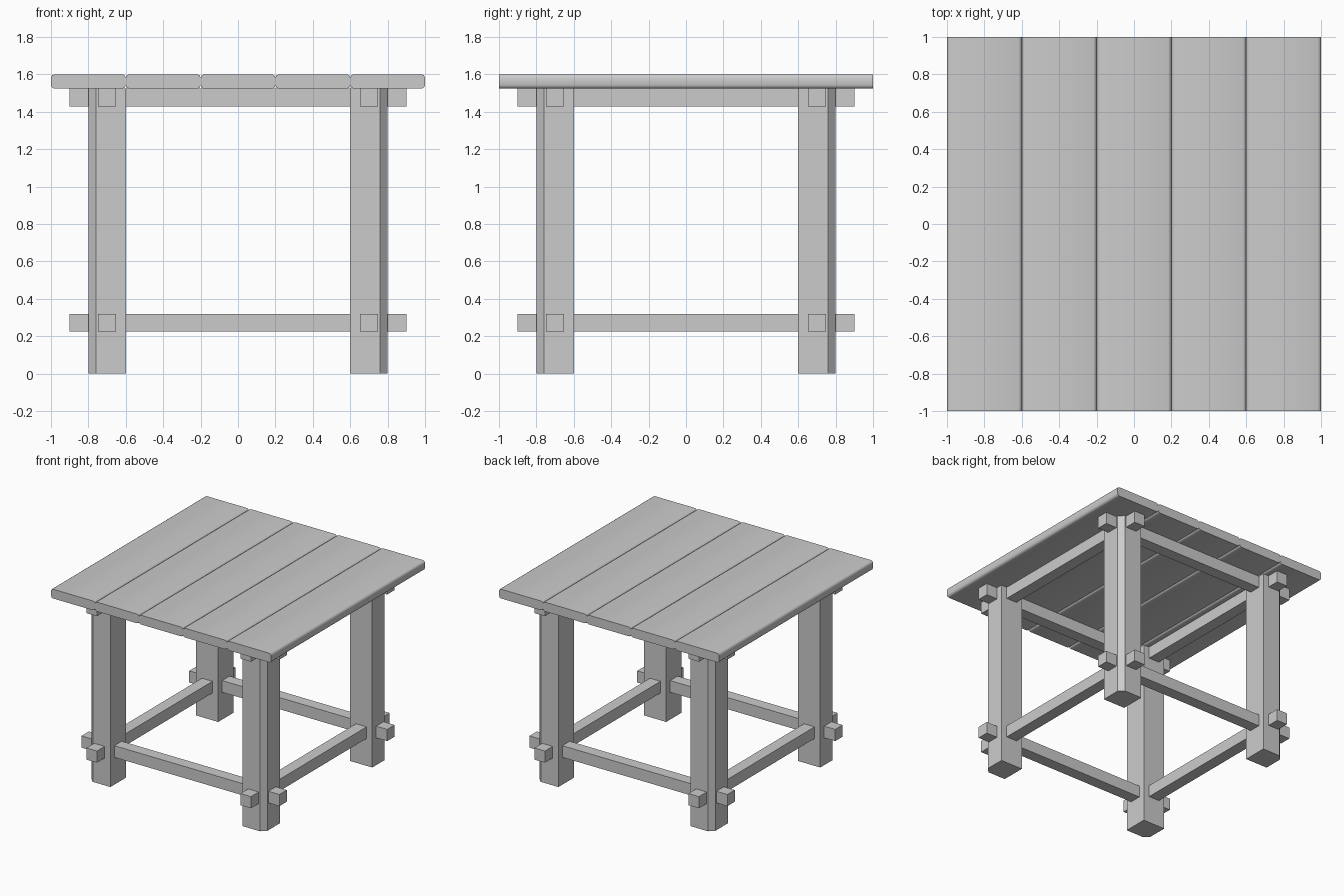
import bpy, bmesh, math

if "Cube" in bpy.data.objects:
    bpy.data.objects.remove(bpy.data.objects["Cube"])

TOP, UNDER = 1.6, 1.524


def prism(name, profile, direction, start):
    """Extrude a closed 3D profile along a direction into a solid."""
    bm = bmesh.new()
    face = bm.faces.new([bm.verts.new([a + b for a, b in zip(p, start)]) for p in profile])
    out = bmesh.ops.extrude_face_region(bm, geom=[face])
    verts = [g for g in out["geom"] if isinstance(g, bmesh.types.BMVert)]
    bmesh.ops.translate(bm, verts=verts, vec=direction)
    bmesh.ops.recalc_face_normals(bm, faces=bm.faces)
    mesh = bpy.data.meshes.new(name)
    bm.to_mesh(mesh)
    bm.free()
    obj = bpy.data.objects.new(name, mesh)
    bpy.context.collection.objects.link(obj)
    return obj


# Tabletop planks with eased long edges
def plank_profile(w, h, r, steps=2):
    pts = []
    for k, (sx, sz) in enumerate([(1, 1), (-1, 1), (-1, -1), (1, -1)]):
        for i in range(steps + 1):
            a = math.pi / 2 * (k + i / steps)
            pts.append((sx * (w / 2 - r) + r * math.cos(a), 0,
                        sz * (h / 2 - r) + r * math.sin(a)))
    return pts


for i in range(5):
    plank = prism(f"tabletop_plank_{i + 1}", plank_profile(0.4, TOP - UNDER, 0.018),
                  (0, 2, 0), (-0.8 + 0.4 * i, -1, (TOP + UNDER) / 2))
    bpy.ops.object.select_all(action='DESELECT')
    plank.select_set(True)
    bpy.context.view_layer.objects.active = plank
    bpy.ops.object.shade_smooth_by_angle(angle=math.radians(50))

# Legs with a chamfered outer corner
leg_points = [(0.6, 0.6), (0.8, 0.6), (0.8, 0.76), (0.76, 0.8), (0.6, 0.8)]
for sx, side in ((-1, "left"), (1, "right")):
    for sy, end in ((-1, "front"), (1, "back")):
        prism(f"{end}_{side}_leg", [(sx * x, sy * y, 0) for x, y in leg_points],
              (0, 0, UNDER), (0, 0, 0))

# Rails that run through the legs, low and directly under the top
H = 0.048
square = [(-H, -H), (H, -H), (H, H), (-H, H)]
for z, level in ((0.272, "lower"), (UNDER - H, "upper")):
    for s, first, second in ((-1, "front", "left"), (1, "back", "right")):
        prism(f"{level}_{first}_rail", [(0, a, b) for a, b in square],
              (1.8, 0, 0), (-0.9, s * 0.7, z))
        prism(f"{level}_{second}_rail", [(a, 0, b) for a, b in square],
              (0, 1.8, 0), (s * 0.7, -0.9, z))
